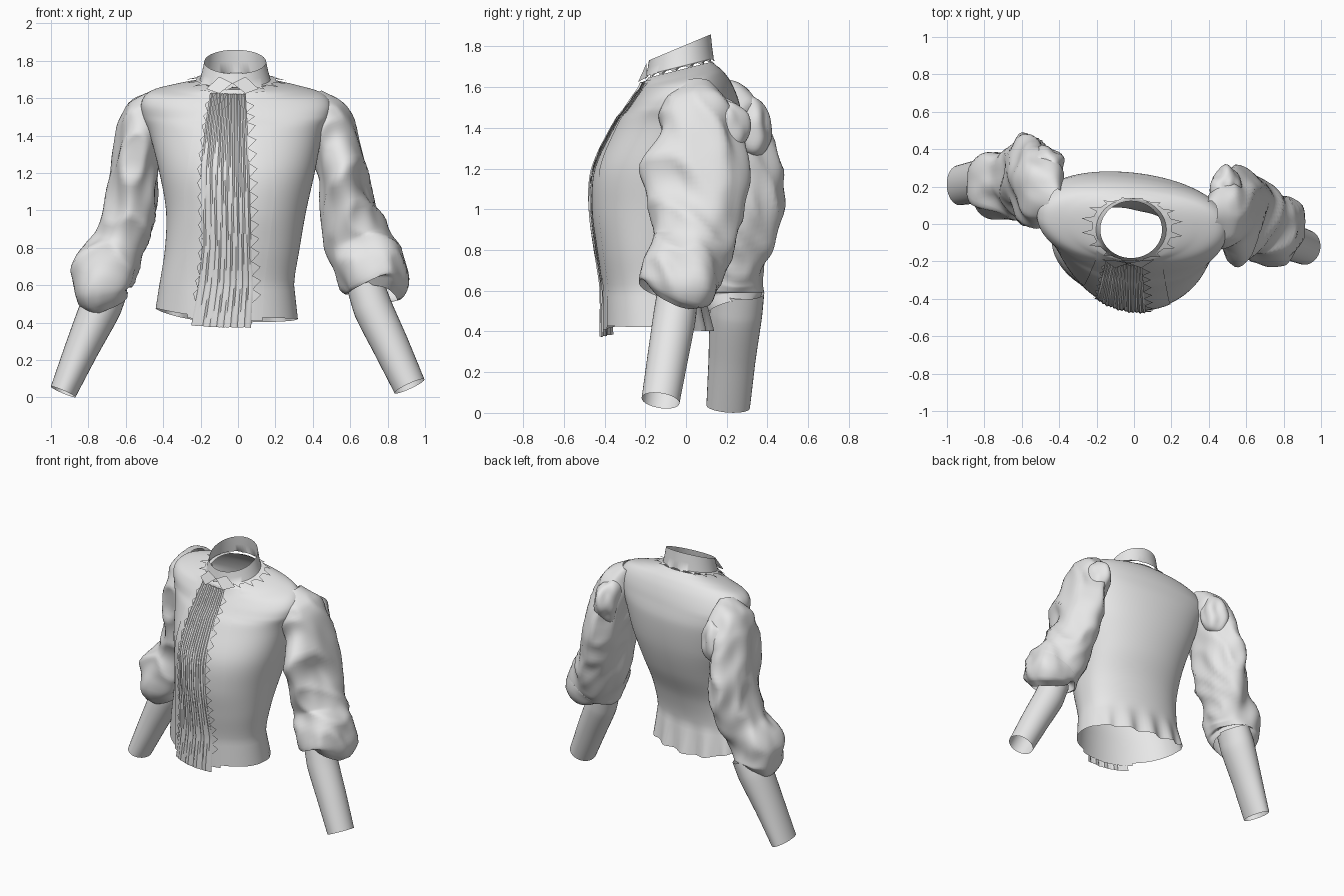
import bpy, bmesh, math
from mathutils import Vector, noise

cube = bpy.data.objects.get("Cube")
if cube:
    bpy.data.objects.remove(cube, do_unlink=True)

cloth = bpy.data.materials.new("pale_grey_cloth")
cloth.use_nodes = True
GREY = (0.8, 0.8, 0.8, 1)
cloth.diffuse_color = GREY
cloth.node_tree.nodes["Principled BSDF"].inputs["Base Color"].default_value = GREY


def finish(name, bm, angle=50):
    mesh = bpy.data.meshes.new(name)
    bm.to_mesh(mesh)
    bm.free()
    obj = bpy.data.objects.new(name, mesh)
    bpy.context.collection.objects.link(obj)
    mesh.materials.append(cloth)
    bpy.ops.object.select_all(action='DESELECT')
    obj.select_set(True)
    bpy.context.view_layer.objects.active = obj
    bpy.ops.object.shade_smooth_by_angle(angle=math.radians(angle))


def make(name, rows, closed=False, angle=50):
    """Skin a grid of points; closed joins the last column to the first."""
    bm = bmesh.new()
    grid = [[bm.verts.new(p) for p in row] for row in rows]
    for lo, hi in zip(grid, grid[1:]):
        n = len(lo)
        for i in range(n if closed else n - 1):
            j = (i + 1) % n
            bm.faces.new((lo[i], lo[j], hi[j], hi[i]))
    finish(name, bm, angle)


def spline(keys, t):
    """Catmull-Rom through equally spaced tuples, straight in the end spans."""
    i = min(int(t), len(keys) - 2)
    f = t - i
    a, b, c, d = (keys[max(0, min(len(keys) - 1, i + k))] for k in (-1, 0, 1, 2))
    return [q + f * ((r - p) + f * (2 * p - 5 * q + 4 * r - s + f * (3 * (q - r) + s - p))) / 2
            if 0 < i < len(keys) - 2 else q + f * (r - q)
            for p, q, r, s in zip(a, b, c, d)]


def piecewise(keys, z):
    """Linear lookup of (z, values...) keys."""
    for a, b in zip(keys, keys[1:]):
        if z <= b[0]:
            f = max(0, (z - a[0]) / (b[0] - a[0]))
            return [p + f * (q - p) for p, q in zip(a[1:], b[1:])]
    return list(keys[-1][1:])


# Bodice rings: height, middle x, half width, front y, back y
BODICE = [(0.43, -.06, .38, -.40, .12), (0.6, -.06, .36, -.40, .085),
          (0.8, -.03, .36, -.43, .12), (1.0, -.01, .375, -.455, .2),
          (1.2, -.005, .415, -.44, .255), (1.4, -.01, .46, -.345, .275),
          (1.5, -.01, .50, -.285, .255), (1.57, -.01, .505, -.25, .225),
          (1.62, -.01, .46, -.22, .19), (1.65, -.01, .35, -.205, .16),
          (1.67, -.01, .26, -.2, .14), (1.685, -.01, .18, -.185, .13)]


def bodice_point(angle, t):
    z, xc, w, yf, yb = spline(BODICE, t)
    c, s = math.cos(angle), math.sin(angle)
    back = s > 0
    square = piecewise([(.8, .75), (1.2, .58), (1.5, .58), (1.65, .85)], z)[0]
    depth = abs(s) ** (square if back else 1)
    x = xc + w * c
    yc = yf + (yb - yf) * 0.53
    y = yc + (yb - yc) * depth if back else yc - (yc - yf) * depth
    y -= 0.1 * w * c * min(1, (1.75 - z) * 4)
    hem = max(0, (0.62 - z) / 0.2)
    if back:                       # gathered folds below the back waist
        y += 0.02 * hem * math.sin(13 * angle) * s
        z -= 0.03 * hem * s
    z += hem * (0.02 * c * c - 0.03 * c * abs(c))
    z += 0.25 * (y + 0.03) * max(0, min(1, (z - 1.45) / 0.2))
    return Vector((x, y, z))


def t_at(z):
    return piecewise([(row[0], i) for i, row in enumerate(BODICE)], z)[0]


def front_point(x, z, out):
    t = t_at(z)
    _, xc, w, _, _ = spline(BODICE, t)
    s = max(-1, min(1, (x - xc) / w))
    return bodice_point(-math.acos(s), t) + Vector((0, -out, out * 0.3))


STEPS = 66
bodice = [[bodice_point(math.tau * i / 96, (len(BODICE) - 1) * k / STEPS)
           for i in range(96)] for k in range(STEPS + 1)]
make("bodice", bodice, True)


def strip(name, edges, z0, z1, cols, out, angle=50):
    """Cloth band lying over the front, between two edge lines."""
    rows = []
    for k in range(41):
        z = z0 + (z1 - z0) * k / 40
        left, right = piecewise(edges, z)
        row = []
        for i in range(cols + 1):
            p = front_point(left + (right - left) * i / cols, max(z, BODICE[0][0]), out(i, z))
            p.z += min(0, z - BODICE[0][0])
            row.append(p)
        rows.append(row)
    make(name, rows, False, angle)


# Plain front panel and the pleated band on top of it
PANEL = [(.4, -.27, .13), (.6, -.27, .14), (1.1, -.29, .2), (1.67, -.2, .15)]
PLEAT = [(.37, -.25, .07), (.6, -.21, .08), (.8, -.19, .07),
         (1.2, -.2, .06), (1.66, -.15, .04)]
strip("front_panel", PANEL, .41, 1.67, 16, lambda i, z: .005)
strip("pleated_band", PLEAT, .37, 1.66, 26,
      lambda i, z: .013 + .007 * (i % 2) + .003 * math.sin(9 * z + i), 60)


# Pointed lace down both sides of the pleats
def lace(name, side, reach):
    bm = bmesh.new()
    count = 15
    for k in range(count):
        za = .5 + 1.12 * k / count
        zb = za + 1.12 / count
        pts = []
        for z, r, out in ((za, 0, .014), (zb, 0, .014), (za * .4 + zb * .6, reach, .02)):
            x = piecewise(PLEAT, z)[side] + r
            pts.append(bm.verts.new(front_point(x, z, out)))
        bm.faces.new(pts)
    finish(name, bm)


lace("left_lace", 1, .045)
lace("right_lace", 0, -.02)


# Standing collar, higher at the back, over a pointed edge lying on the neckline
def collar_ring(rx, ry, z, tilt):
    row = []
    for i in range(64):
        a = math.tau * i / 64
        y = -.03 + ry * math.sin(a)
        row.append((-.015 + rx * math.cos(a), y, z + tilt * (y + .03)))
    return row


def neckline_ring(z_valley, z_tip):
    return [bodice_point(math.tau * i / 64, t_at(z_tip if i % 4 == 2 else z_valley))
            * 1.01 for i in range(64)]


make("collar", [neckline_ring(1.679, 1.667), collar_ring(.188, .166, 1.7, .25),
                collar_ring(.176, .158, 1.745, .33), collar_ring(.165, .152, 1.795, .42)], True)

# Folded points at the front of the collar
for name, side in (("collar_point_left", 1), ("collar_point_right", -1)):
    bm = bmesh.new()
    spots = ((.0, -.21, 1.68), (.07, -.195, 1.715), (.14, -.19, 1.65), (.07, -.235, 1.625))
    bm.faces.new([bm.verts.new((-.03 + side * x, y, z)) for x, y, z in spots])
    finish(name, bm)


def tube(name, keys, wrinkle, steps=60, sides=56):
    """Loft rings (x, y, z, half width, half depth) square to their path."""
    top = len(keys) - 1
    rows = []
    for k in range(steps + 1):
        t = top * k / steps
        x, y, z, a, b = spline(keys, t)
        ahead = Vector(spline(keys, min(top, t + .3))[:3])
        behind = Vector(spline(keys, max(0, t - .3))[:3])
        path = (ahead - behind).normalized()
        path.z = min(path.z, -.75)       # keep rings from folding over
        path.normalize()
        depth = (Vector((0, 1, 0)) - path * path.y).normalized()
        width = depth.cross(path)
        row = []
        for i in range(sides):
            ang = math.tau * i / sides
            d = width * math.cos(ang) * a + depth * math.sin(ang) * b
            p = Vector((x, y, z)) + d
            n = noise.noise(Vector((p.x * 7, p.y * 8, p.z * 3)))
            ridge = 1 - 2 * abs(noise.noise(Vector((p.x * 5, p.y * 6 + p.z * 3, p.z * 4))))
            row.append(p + d * wrinkle * (n + ridge - .6))
        rows.append(row)
    make(name, rows, True, 60)


# Full sleeves, gathered into a puff above each forearm
LEFT_SLEEVE = [(.41, .05, 1.62, .04, .07), (.465, .05, 1.53, .105, .16),
               (.51, .055, 1.41, .125, .205), (.555, .05, 1.2, .14, .245),
               (.595, .05, 1.0, .15, .23), (.65, .04, .82, .175, .19),
               (.715, -.02, .69, .19, .2), (.755, -.03, .61, .165, .19),
               (.74, -.05, .56, .11, .11)]
RIGHT_SLEEVE = [(-.42, .12, 1.62, .04, .07), (-.48, .16, 1.53, .11, .18),
                (-.52, .19, 1.41, .125, .215), (-.56, .22, 1.2, .13, .235),
                (-.575, .245, 1.0, .14, .225), (-.635, .24, .82, .145, .195),
                (-.71, .21, .69, .18, .185), (-.73, .2, .57, .155, .175),
                (-.70, .22, .5, .115, .125)]
tube("left_sleeve", LEFT_SLEEVE, .13)
tube("right_sleeve", RIGHT_SLEEVE, .13)

# Close fitting forearms, open at the wrist
tube("left_forearm", [(.68, -.04, .6, .1, .1), (.72, -.055, .48, .105, .105),
                      (.82, -.09, .27, .098, .1), (.917, -.125, .06, .088, .094)], 0, 20, 32)
tube("right_forearm", [(-.68, .255, .6, .1, .13), (-.73, .245, .49, .11, .13),
                       (-.84, .225, .25, .09, .115), (-.935, .207, .03, .072, .107)], 0, 20, 32)


# Gathered sleeve heads behind the shoulders
def sleeve_head(name, centre, size):
    bm = bmesh.new()
    bmesh.ops.create_icosphere(bm, subdivisions=4, radius=1)
    for v in bm.verts:
        swell = 1 + .25 * noise.noise(v.co * 1.3 + Vector(centre) * 9)
        v.co = Vector([c + s * q * swell for c, s, q in zip(centre, size, v.co)])
    finish(name, bm)


sleeve_head("left_sleeve_head", (.49, .19, 1.40), (.085, .11, .15))
sleeve_head("right_sleeve_head", (-.47, .31, 1.40), (.1, .105, .155))
